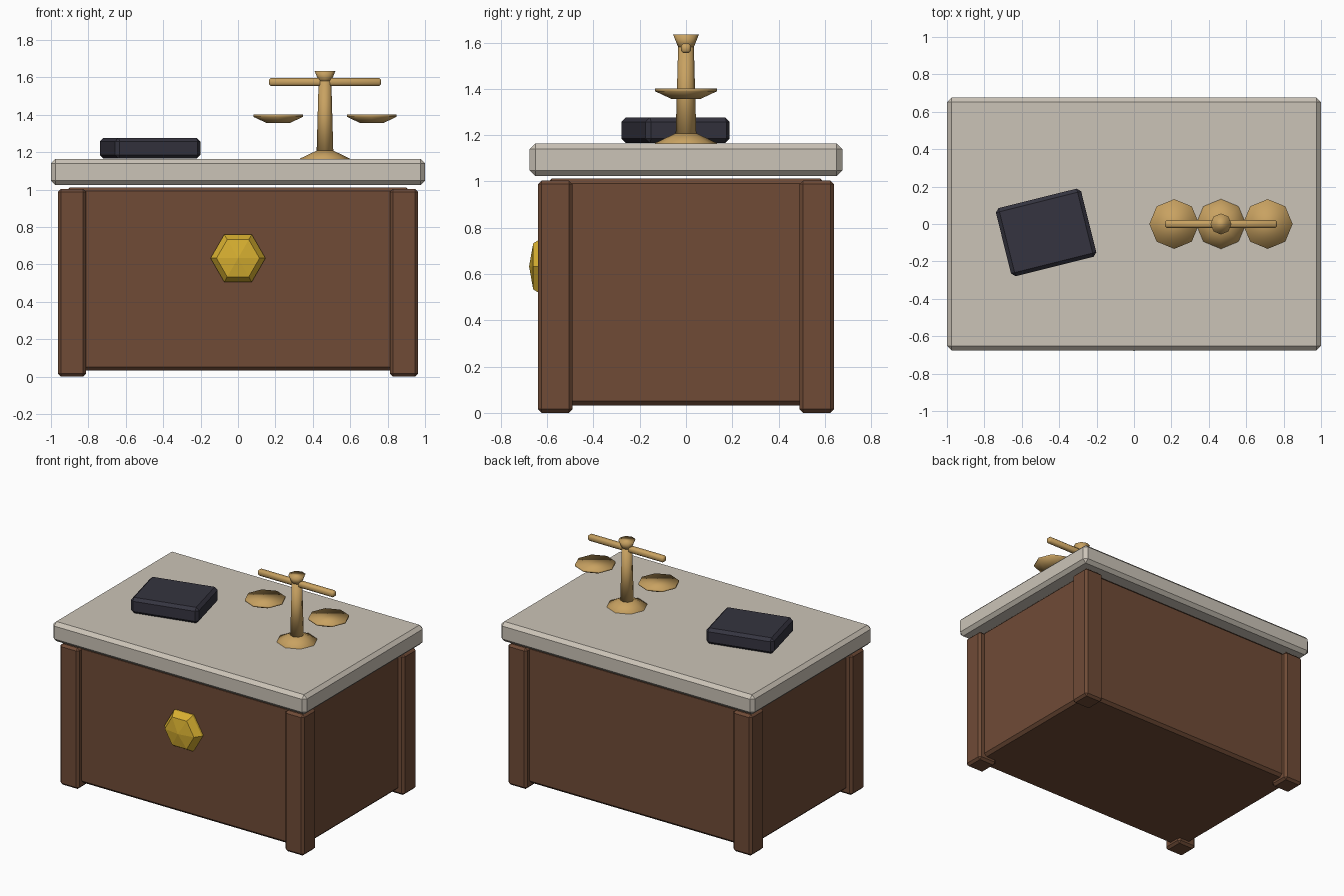
import bpy, bmesh, math
from mathutils import Matrix

cube = bpy.data.objects.get("Cube")
if cube:
    bpy.data.objects.remove(cube, do_unlink=True)


def material(name, rgb):
    m = bpy.data.materials.new(name)
    m.use_nodes = True
    color = (*rgb, 1)
    m.diffuse_color = color
    bsdf = next(n for n in m.node_tree.nodes if n.type == 'BSDF_PRINCIPLED')
    bsdf.inputs["Base Color"].default_value = color
    return m


wood = material("brown wood", (0.16, 0.07, 0.037))
stone = material("pale stone", (0.60, 0.55, 0.475))
leather = material("dark leather", (0.035, 0.034, 0.05))
brass = material("brass", (0.58, 0.36, 0.12))
gold = material("gold", (0.68, 0.43, 0.03))


def finish(bm, name, mat, smooth=False):
    bmesh.ops.recalc_face_normals(bm, faces=bm.faces)
    mesh = bpy.data.meshes.new(name)
    bm.to_mesh(mesh)
    bm.free()
    for p in mesh.polygons:
        p.use_smooth = smooth
    mesh.materials.append(mat)
    obj = bpy.data.objects.new(name, mesh)
    bpy.context.collection.objects.link(obj)
    return obj


def block(name, mat, center, size, bevel, turn=0, smooth=False):
    """Box with chamfered edges."""
    bm = bmesh.new()
    bmesh.ops.create_cube(bm, size=1)
    bmesh.ops.scale(bm, vec=size, verts=bm.verts)
    bmesh.ops.bevel(bm, geom=list(bm.edges), offset=bevel, segments=1,
                    affect='EDGES', profile=0.5)
    bm.transform(Matrix.Translation(center) @ Matrix.Rotation(turn, 4, 'Z'))
    return finish(bm, name, mat, smooth)


def turned(name, mat, center, profile, sides, smooth=False, rotation=Matrix()):
    """Solid of revolution from (radius, height) pairs, bottom to top."""
    bm = bmesh.new()
    rings = []
    for r, h in profile:
        if r == 0:
            rings.append([bm.verts.new((0, 0, h))] * sides)
        else:
            rings.append([bm.verts.new((r * math.cos(math.tau * i / sides),
                                        r * math.sin(math.tau * i / sides), h))
                          for i in range(sides)])
    for low, high in zip(rings, rings[1:]):
        for i in range(sides):
            j = (i + 1) % sides
            corners = [low[i], low[j], high[j], high[i]]
            bm.faces.new(list(dict.fromkeys(corners)))
    for ring, (r, h) in ((rings[0], profile[0]), (rings[-1], profile[-1])):
        if r > 0:
            bm.faces.new(ring)
    bm.transform(Matrix.Translation(center) @ rotation)
    return finish(bm, name, mat, smooth)


# Counter: body, corner posts and slab top
block("counter_body", wood, (0, 0, 0.522), (1.84, 1.2, 0.98), 0.02)
for sx, side in ((-1, "right"), (1, "left")):
    for sy, end in ((-1, "front"), (1, "back")):
        block(f"{end}_{side}_post", wood, (sx * 0.887, sy * 0.565, 0.502),
              (0.15, 0.15, 1.004), 0.016)
block("counter_top", stone, (0, 0, 1.094), (2, 1.35, 0.14), 0.024)

# Faceted emblem on the front panel
turned("front_emblem", gold, (0, -0.59, 0.633),
       [(0.147, 0), (0.147, 0.025), (0.115, 0.07), (0, 0.088)], 6,
       rotation=Matrix.Rotation(math.pi / 2, 4, 'X'))

# Closed book
block("book", leather, (-0.47, -0.045, 1.221), (0.47, 0.375, 0.112), 0.02,
      turn=math.radians(14))

# Balance scale
scale_x = 0.465
turned("scale_base", brass, (scale_x, 0, 1.16),
       [(0.133, 0), (0.133, 0.006), (0.045, 0.048)], 8, True)
turned("scale_column", brass, (scale_x, 0, 1.19),
       [(0.045, 0), (0.034, 0.39)], 8, True)
turned("scale_finial", brass, (scale_x, 0, 1.57),
       [(0.03, 0), (0.056, 0.065)], 8, True)
block("scale_beam", brass, (scale_x, 0, 1.575), (0.6, 0.042, 0.042), 0.01,
      smooth=True)
for sx, side in ((-1, "right"), (1, "left")):
    turned(f"{side}_scale_pan", brass, (scale_x + sx * 0.25, 0, 1.355),
           [(0.06, 0), (0.133, 0.034), (0.133, 0.046)], 8, True)
